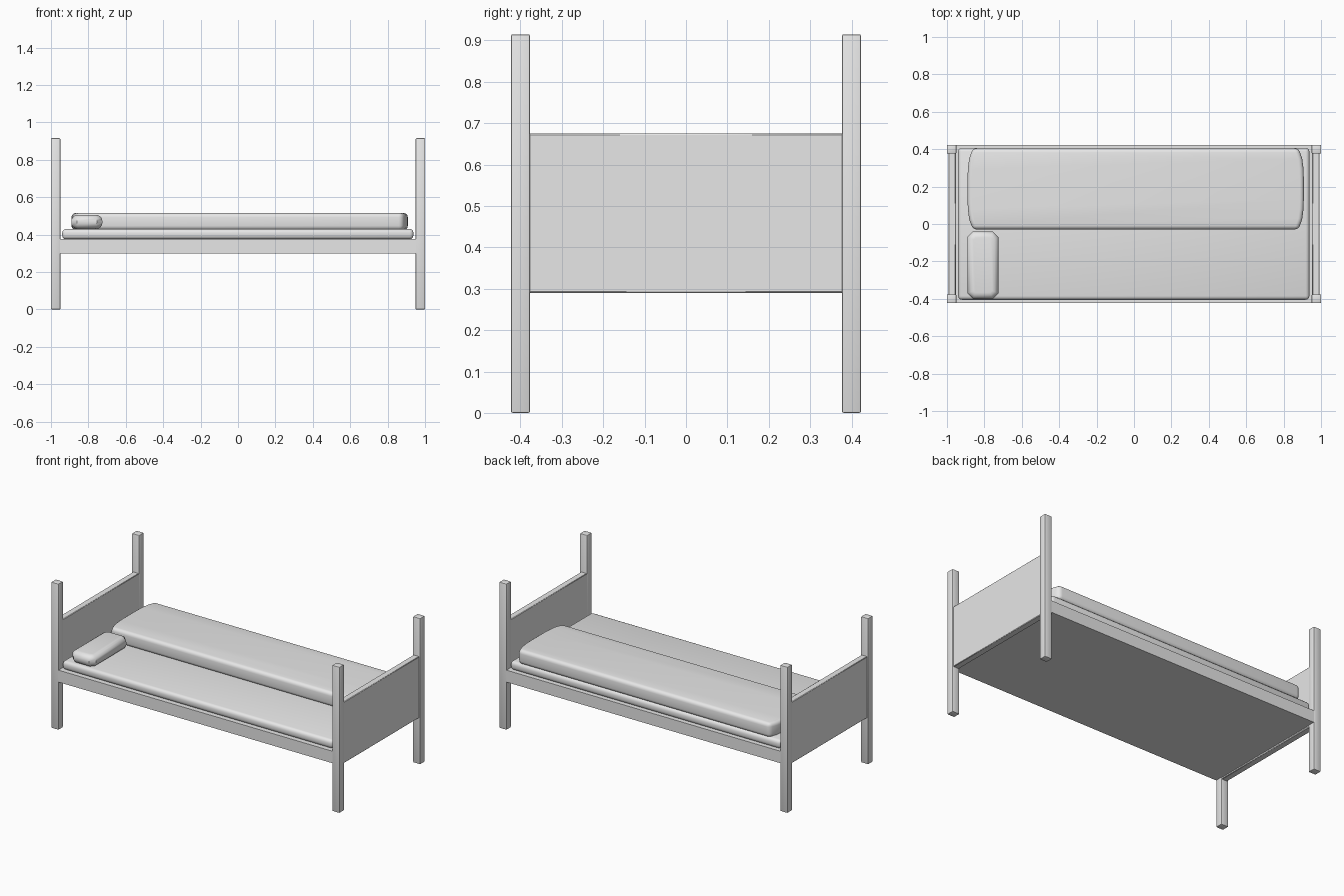
import bpy
import bmesh
import math

cube = bpy.data.objects.get("Cube")
if cube:
    bpy.data.objects.remove(cube, do_unlink=True)

GREY = (0.8, 0.8, 0.8, 1.0)
material = bpy.data.materials.new("plain_grey")
material.use_nodes = True
material.diffuse_color = GREY
material.node_tree.nodes["Principled BSDF"].inputs["Base Color"].default_value = GREY


def prism(name, outline, z0, z1, bevel=0, segments=3, limit=50, smooth=True):
    """Extrude a plan outline from z0 to z1 and round its sharp edges."""
    bm = bmesh.new()
    base = bm.faces.new([bm.verts.new((x, y, z0)) for x, y in outline])
    top = bmesh.ops.extrude_face_region(bm, geom=[base])["geom"]
    verts = [v for v in top if isinstance(v, bmesh.types.BMVert)]
    bmesh.ops.translate(bm, verts=verts, vec=(0, 0, z1 - z0))
    bmesh.ops.recalc_face_normals(bm, faces=bm.faces)
    if bevel:
        sharp = [e for e in bm.edges if e.calc_face_angle(0) > math.radians(limit)]
        bmesh.ops.bevel(bm, geom=sharp, offset=bevel, segments=segments,
                        profile=0.5, affect='EDGES', clamp_overlap=True)
    mesh = bpy.data.meshes.new(name)
    bm.to_mesh(mesh)
    bm.free()
    mesh.materials.append(material)
    obj = bpy.data.objects.new(name, mesh)
    bpy.context.collection.objects.link(obj)
    if smooth:
        bpy.ops.object.select_all(action='DESELECT')
        obj.select_set(True)
        bpy.context.view_layer.objects.active = obj
        bpy.ops.object.shade_smooth_by_angle(angle=math.radians(40))
    return obj


def rect(x0, x1, y0, y1):
    return [(x0, y0), (x1, y0), (x1, y1), (x0, y1)]


# Corner posts and end panels
for sx, side in ((-1, "right"), (1, "left")):
    for sy, end in ((-1, "front"), (1, "back")):
        x, y = sx * 0.975, sy * 0.4
        prism(f"{end}_{side}_post", rect(x - 0.025, x + 0.025, y - 0.023, y + 0.023),
              0, 0.915, bevel=0.004, segments=2)
    x = sx * 0.973
    prism(f"{side}_end_panel", rect(x - 0.02, x + 0.02, -0.39, 0.39), 0.29, 0.675,
          bevel=0.003, segments=1)

# Bed base
prism("bed_base", rect(-0.955, 0.955, -0.422, 0.422), 0.3, 0.375, smooth=False)

# Mattress with rounded edges
prism("mattress", rect(-0.94, 0.938, -0.405, 0.407), 0.375, 0.43, bevel=0.02)

# Folded blanket with bowed ends
steps = 8
bow = []
for i in range(steps + 1):
    t = 2 * i / steps - 1
    bow.append((0.872 + 0.028 * (1 - t ** 4), 0.188 + 0.217 * t))
blanket = [(x + 0.008, y) for x, y in bow] + [(0.01 - x, y) for x, y in reversed(bow)]
prism("blanket", blanket, 0.425, 0.515, bevel=0.022, segments=4, limit=60)

# Pillow with clipped corners
cx, cy, hx, hy, clip = -0.808, -0.22, 0.083, 0.18, 0.03
quarter = [(hx, hy - clip), (hx - clip, hy)]
pillow = (quarter + [(-x, y) for x, y in reversed(quarter)]
          + [(-x, -y) for x, y in quarter] + [(x, -y) for x, y in reversed(quarter)])
prism("pillow", [(cx + x, cy + y) for x, y in pillow], 0.43, 0.505,
      bevel=0.033, segments=4, limit=60)
